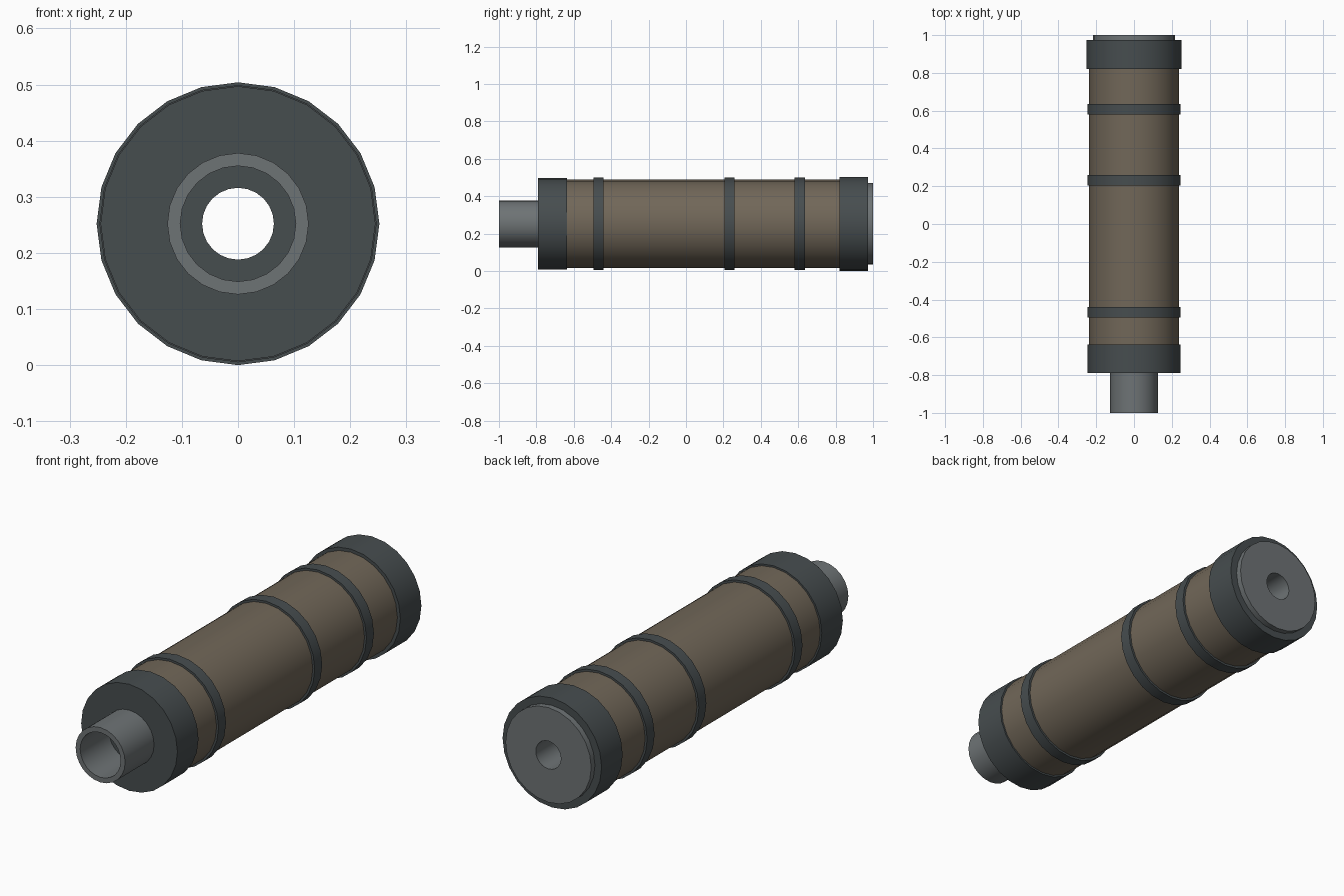
import bpy, bmesh, math

if "Cube" in bpy.data.objects:
    bpy.data.objects.remove(bpy.data.objects["Cube"])

SIDES = 24
CZ = 0.252      # height of the long axis
BORE = 0.064    # through hole radius


def material(name, rgb):
    m = bpy.data.materials.new(name)
    m.diffuse_color = (*rgb, 1)
    m.use_nodes = True
    m.node_tree.nodes["Principled BSDF"].inputs["Base Color"].default_value = m.diffuse_color
    return m


DARK = material("dark_steel", (0.062, 0.074, 0.078))
GREY = material("grey_steel", (0.155, 0.172, 0.178))
TAN = material("brown_coating", (0.165, 0.135, 0.098))


def sleeve(name, y0, y1, outer, inner, mat):
    """Hollow cylinder along y, made by spinning a rectangular section."""
    bm = bmesh.new()
    rings = []
    for r, y in ((outer, y0), (outer, y1), (inner, y1), (inner, y0)):
        rings.append([bm.verts.new((r * math.sin(a), y, CZ + r * math.cos(a)))
                      for a in (math.tau * i / SIDES for i in range(SIDES))])
    for k in range(4):
        a, b = rings[k], rings[(k + 1) % 4]
        for i in range(SIDES):
            j = (i + 1) % SIDES
            bm.faces.new((a[i], a[j], b[j], b[i]))
    bmesh.ops.recalc_face_normals(bm, faces=bm.faces)
    me = bpy.data.meshes.new(name)
    bm.to_mesh(me)
    bm.free()
    me.materials.append(mat)
    ob = bpy.data.objects.new(name, me)
    bpy.context.collection.objects.link(ob)
    bpy.ops.object.select_all(action='DESELECT')
    ob.select_set(True)
    bpy.context.view_layer.objects.active = ob
    bpy.ops.object.shade_smooth_by_angle(angle=math.radians(30))
    return ob


# Threaded-end tube with a wide mouth
sleeve("front_tube", -1.0, -0.78, 0.126, 0.103, GREY)
# End caps
sleeve("front_cap", -0.79, -0.637, 0.245, BORE, DARK)
sleeve("rear_cap", 0.82, 0.973, 0.252, 0.2, DARK)
# Main body and the disc closing its rear
sleeve("body_tube", -0.66, 0.84, 0.237, 0.2, TAN)
sleeve("rear_disc", 0.83, 1.0, 0.218, BORE, GREY)
# Inner bore liner
sleeve("bore_liner", -0.7, 0.9, BORE + 0.01, BORE + 0.001, DARK)
# Raised bands
for i, y in enumerate((-0.467, 0.232, 0.608)):
    sleeve(f"band_{i + 1}", y - 0.027, y + 0.027, 0.247, 0.225, DARK)
